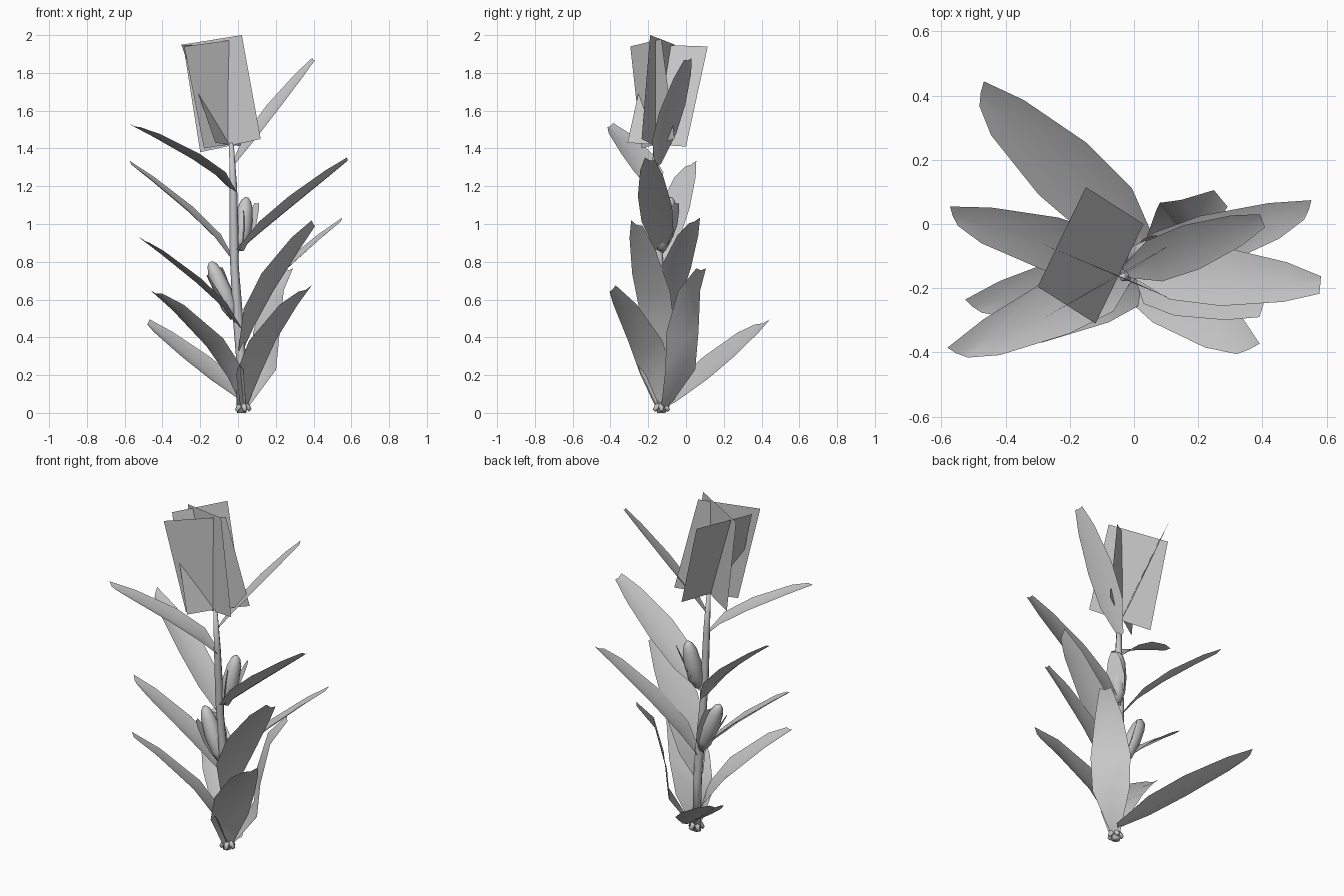
import bpy, math
from mathutils import Vector

cube = bpy.data.objects.get("Cube")
if cube:
    bpy.data.objects.remove(cube, do_unlink=True)

grey = bpy.data.materials.new("plain_grey")
grey.use_nodes = True
COLOUR = (0.58, 0.58, 0.58, 1)
grey.diffuse_color = COLOUR
grey.node_tree.nodes["Principled BSDF"].inputs["Base Color"].default_value = COLOUR


def build(name, verts, faces, smooth=True):
    mesh = bpy.data.meshes.new(name)
    mesh.from_pydata([tuple(v) for v in verts], [], faces)
    mesh.materials.append(grey)
    mesh.polygons.foreach_set("use_smooth", [smooth] * len(faces))
    obj = bpy.data.objects.new(name, mesh)
    bpy.context.collection.objects.link(obj)
    return obj


def tube(name, path, radii, sides=6):
    """Round body following a path, closed at both ends."""
    path = [Vector(p) for p in path]
    verts, faces = [], []
    axis = (path[-1] - path[0]).normalized()
    u = axis.cross(Vector((0, 1, 0))).normalized()
    v = axis.cross(u)
    for p, r in zip(path, radii):
        for k in range(sides):
            a = math.tau * k / sides
            verts.append(p + r * (math.cos(a) * u + math.sin(a) * v))
    for i in range(len(path) - 1):
        for k in range(sides):
            n = (k + 1) % sides
            faces.append((i * sides + k, i * sides + n,
                          (i + 1) * sides + n, (i + 1) * sides + k))
    faces.append(tuple(reversed(range(sides))))
    faces.append(tuple(range(len(verts) - sides, len(verts))))
    return build(name, verts, faces)


STEPS = (0, 0.25, 0.52, 0.83, 1)
WIDTHS = (0.25, 0.93, 1, 0.68, 0.3)


def arch(bend):
    """Outward share at each step of a leaf that rises first and then reaches out."""
    return [s ** bend for s in STEPS]


def leaf(name, base, tip, width, outs, roll=0, slant=0, fold=0.08):
    """Folded blade with a blunt tip that may be cut at a slant."""
    base, tip = Vector(base), Vector(tip)
    reach = tip - base
    flat = Vector((reach.x, reach.y, 0)).normalized()
    side = Vector((-flat.y, flat.x, roll)).normalized()
    verts, faces = [], []
    for s, out, w in zip(STEPS, outs, WIDTHS):
        mid = base + Vector((reach.x * out, reach.y * out, reach.z * s))
        half = side * width * w / 2
        dip = Vector((0, 0, width * w * fold))
        verts += [mid - half + dip, mid - dip, mid + half + dip]
    # Pull one corner of the tip back
    if slant:
        back = (verts[-5] - verts[-2]).normalized() * 0.05
        verts[-1 if slant > 0 else -3] += back
        verts[-2] += back * 0.4
    for i in range(len(STEPS) - 1):
        for k in range(2):
            a = i * 3 + k
            faces.append((a, a + 1, a + 4, a + 3))
    return build(name, verts, faces)


# Stalk with slightly swollen joints
stalk = [(0.02, -0.13, 0), (0.015, -0.13, 0.3), (0, -0.13, 0.5), (-0.02, -0.14, 0.8),
         (-0.02, -0.145, 0.87), (-0.025, -0.16, 1.2), (-0.035, -0.165, 1.43)]
tube("stalk", stalk, (0.026, 0.026, 0.027, 0.022, 0.025, 0.02, 0.012))

# Roots around the foot
for k in range(5):
    a = math.tau * k / 5
    d = Vector((math.cos(a), math.sin(a), 0))
    foot = Vector((0.025, -0.13, 0.012))
    tube("root_%d" % (k + 1), (foot + Vector((0, 0, 0.04)), foot + d * 0.025 + Vector((0, 0, 0.02)),
                               foot + d * 0.04), (0.012, 0.016, 0.01), 5)

# Leaves: base, tip, width, outward curve, roll, tip slant
leaves = [
    ((0.05, -0.08, 0.05), (-0.49, 0.42, 0.49), 0.22, arch(1.05), 0, 1),
    ((0.03, -0.14, 0.03), (0.37, -0.40, 0.67), 0.23, arch(1.9), 0, -1),
    ((0.03, -0.14, 0.04), (-0.45, -0.37, 0.65), 0.21, arch(1.75), 0.2, 1),
    ((0.04, -0.11, 0.03), (0.27, 0.08, 0.76), 0.22, (0, 0.42, 0.48, 0.67, 1), 0, 0),
    ((0.01, -0.14, 0.32), (0.40, -0.26, 1.0), 0.23, arch(1.5), -0.45, 0),
    ((0.01, -0.14, 0.45), (-0.52, -0.26, 0.93), 0.17, arch(1.3), 0, 1),
    ((0.00, -0.13, 0.45), (0.56, 0.05, 1.03), 0.17, arch(1.35), 0, -1),
    ((-0.02, -0.13, 0.80), (-0.58, 0.03, 1.33), 0.17, arch(1.3), 0, 1),
    ((-0.01, -0.14, 0.85), (0.58, -0.19, 1.34), 0.19, arch(1.1), -0.3, 0),
    ((-0.02, -0.16, 1.17), (-0.57, -0.41, 1.53), 0.18, arch(1.4), 0, 1),
    ((-0.03, -0.15, 1.31), (0.40, 0.01, 1.87), 0.15, arch(1.1), 0.25, 0),
]
for i, spec in enumerate(leaves):
    leaf("leaf_%d" % (i + 1), *spec)

# Ears with loose husk sheets
for i, (a, b) in enumerate((((-0.02, -0.12, 0.5), (-0.145, -0.11, 0.8)),
                            ((0.01, -0.13, 0.86), (0.045, -0.08, 1.14)))):
    a, b = Vector(a), Vector(b)
    tube("ear_%d" % (i + 1), [a.lerp(b, s) for s in (0, 0.2, 0.5, 0.8, 0.94, 1)],
         (0.02, 0.042, 0.048, 0.04, 0.026, 0.01), 8)
    for k, offset in enumerate(((0.055, 0.03, -0.03), (-0.02, -0.045, -0.07))):
        leaf("husk_%d_%d" % (i + 1, k + 1), a, b + Vector(offset), 0.1, arch(0.8))

# Tassel: three crossed flat panels
panels = [
    ((-0.29, -0.06, 1.95), (0.02, -0.19, 2.0), (0.12, -0.235, 1.45), (-0.20, -0.10, 1.38)),
    ((-0.285, -0.295, 1.94), (0.01, -0.13, 1.98), (0.12, -0.06, 1.45), (-0.18, -0.235, 1.40)),
    ((-0.15, 0.115, 1.94), (0.03, 0, 1.41), (-0.12, -0.31, 1.43), (-0.30, -0.195, 1.95)),
]
for i, corners in enumerate(panels):
    build("tassel_panel_%d" % (i + 1), corners, [(0, 1, 2, 3)], False)
